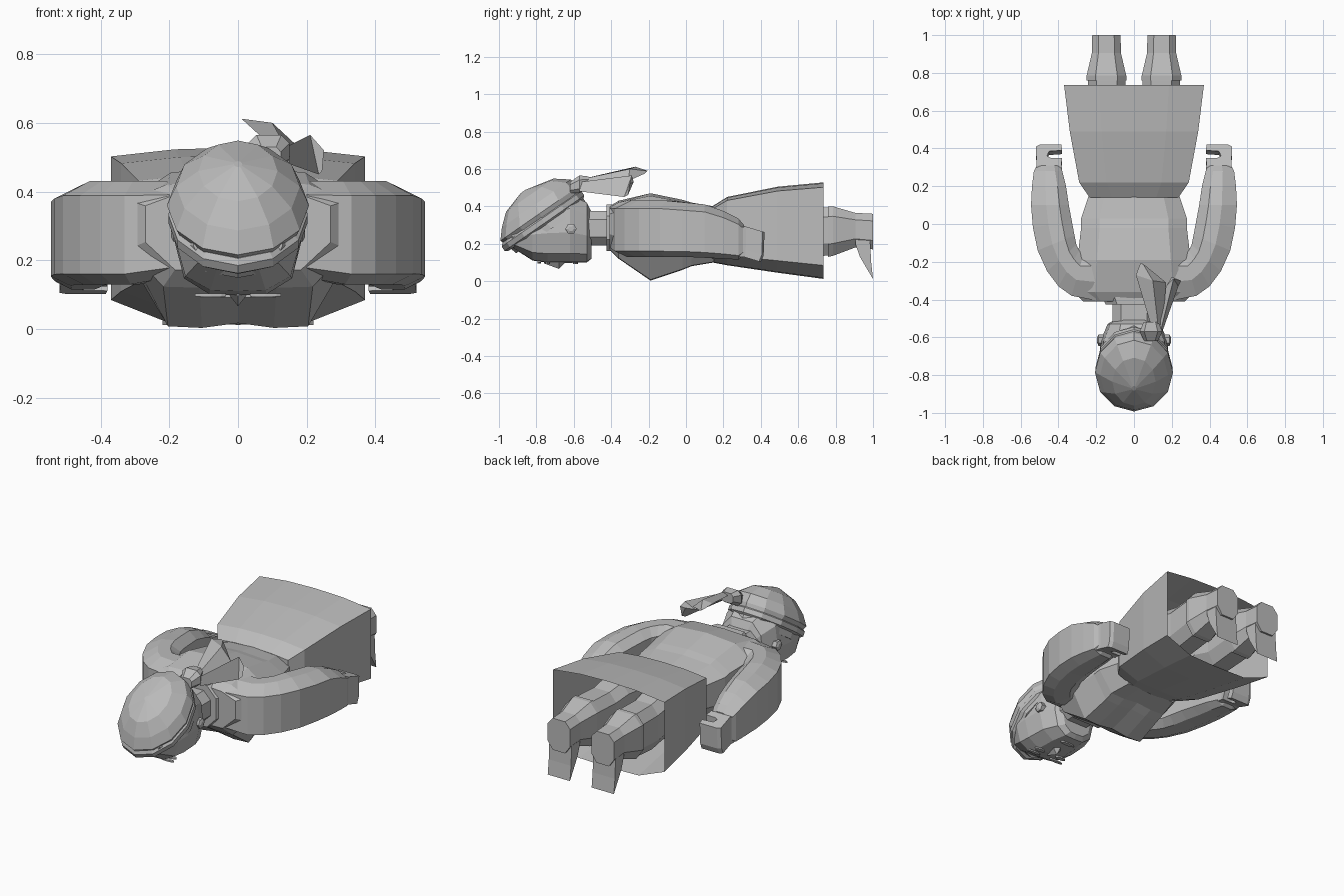
import bpy, bmesh, math
from mathutils import Vector

grey = bpy.data.materials.new("plain grey")
grey.diffuse_color = (0.5, 0.5, 0.5, 1)


def loft(name, rings, start=True, end=True, mirror=False):
    """Skin a list of equal-length closed rings; optionally copy across x."""
    bm = bmesh.new()
    rows = [[bm.verts.new(p) for p in r] for r in rings]
    n = len(rows[0])
    for a, b in zip(rows, rows[1:]):
        for i in range(n):
            bm.faces.new((a[i], a[(i + 1) % n], b[(i + 1) % n], b[i]))
    if start:
        bm.faces.new(rows[0])
    if end:
        bm.faces.new(rows[-1])
    bmesh.ops.recalc_face_normals(bm, faces=bm.faces)
    me = bpy.data.meshes.new(name)
    bm.to_mesh(me)
    bm.free()
    me.materials.append(grey)
    ob = bpy.data.objects.new(name, me)
    bpy.context.collection.objects.link(ob)
    if mirror:
        m = ob.modifiers.new("mirror", 'MIRROR')
        m.use_axis = (True, False, False)
    return ob


def section(y, w, z0, z1, shape, cx=0):
    """Symmetric cross-section: shape holds (x, z) fractions for one side."""
    half = [(w * a, z0 + (z1 - z0) * b) for a, b in shape]
    other = [(-x, z) for x, z in reversed(half) if x > 1e-6]
    return [(cx + x, y, z) for x, z in half + other]


def extrude_z(name, outline, z0, z1, mirror=False):
    return loft(name, [[(x, y, z) for x, y in outline] for z in (z0, z1)], mirror=mirror)


# Torso, waist and open skirt
TORSO = [(0, .03), (.35, 0), (.68, .01), (1, .36), (1, .82), (.65, .97), (0, 1)]
SKIRT = [(0, 0), (.54, .01), (1, .14), (1, .95), (.5, .99), (0, 1)]
loft("torso", [section(y, w, a, b, TORSO) for y, w, a, b in [
    (-.41, .27, .17, .40), (-.36, .32, .12, .43), (-.19, .30, .003, .47),
    (-.02, .28, .06, .435), (.03, .28, .08, .42), (.15, .24, .10, .40)]])
loft("skirt", [section(y, w, a, b, SKIRT) for y, w, a, b in [
    (.14, .235, .10, .40), (.22, .29, .085, .45), (.49, .34, .045, .505),
    (.735, .37, .012, .528)]], end=False)

# Neck with collar
OCT = [(0, 0), (.6, 0), (1, .25), (1, .75), (.6, 1), (0, 1)]
loft("neck", [section(y, .115, .19, .375, OCT) for y in (-.56, -.38)])
loft("collar", [section(y, w, .16, .41, OCT) for y, w in [(-.425, .15), (-.37, .18)]])

# Arms: outer xy, inner xy, bottom and top height
arm = []
for ox, oy, ix, iy, a, b in [
        (.20, -.405, .20, -.16, .15, .43), (.33, -.38, .27, -.17, .13, .43),
        (.40, -.33, .29, -.14, .13, .43), (.46, -.25, .305, -.11, .13, .43),
        (.51, -.14, .315, -.06, .13, .43), (.535, -.02, .33, .02, .13, .42),
        (.545, .10, .345, .10, .125, .41), (.54, .20, .36, .20, .12, .375),
        (.53, .28, .38, .28, .115, .335), (.515, .31, .39, .31, .14, .30)]:
    o, i = Vector((ox, oy, 0)), Vector((ix, iy, 0))
    h = b - a
    arm.append([o.lerp(i, t) + Vector((0, 0, a + h * z)) for t, z in [
        (0, .1), (.3, 0), (.75, 0), (1, .12), (1, .86), (.75, 1), (.4, 1), (0, .86)]])
loft("arm", arm, mirror=True)

# Curled hands and wrists, opening towards the body
extrude_z("wrist", [(.38, .285), (.52, .285), (.515, .325), (.385, .325)], .13, .29, True)
hand = [(.385, .31), (.515, .31), (.52, .41), (.50, .42), (.385, .42),
        (.38, .39), (.45, .385), (.46, .36), (.44, .35), (.38, .35)]
loft("hand", [[(x, y - dy, z - (y - .31) * .3) for x, y in hand]
              for z, dy in [(.135, .02), (.17, .005), (.295, 0)]], mirror=True)

# Legs inside the skirt, boots with downward toes
LEG = [(0, 0), (.55, 0), (1, .25), (1, .8), (.55, 1), (0, 1)]
loft("leg", [section(y, w, a, b, LEG, cx) for y, w, a, b, cx in [
    (.18, .11, .12, .38, .12), (.50, .105, .14, .41, .135),
    (.60, .095, .12, .39, .14), (.78, .10, .14, .395, .145)]], mirror=True)
loft("boot", [section(y, w, a, b, LEG, cx) for y, w, a, b, cx in [
    (.76, .105, .13, .40, .146), (.785, .105, .135, .40, .146),
    (.905, .077, .18, .365, .146), (1.0, .075, .17, .36, .146)]], mirror=True)
foot = [(.905, .20), (.93, .13), (.965, .07), (1, .012), (.99, .10), (.985, .20), (.98, .27), (.91, .3)]
loft("foot", [[(x, y, z) for y, z in foot] for x in (.072, .22)], mirror=True)

# Head: face looks down, chin towards the neck
HEAD = [(0, 0), (.45, .01), (.85, .14), (1, .45), (.9, .8), (.5, 1), (0, 1)]
loft("head", [section(y, w, a, b, HEAD) for y, w, a, b in [
    (-.505, .10, .12, .37), (-.53, .14, .10, .42), (-.62, .178, .098, .46),
    (-.74, .185, .098, .45), (-.82, .18, .11, .42), (-.93, .13, .18, .32)]])
loft("nose", [section(y, w, a, .13, [(0, 0), (1, .6), (1, 1), (0, 1)]) for y, w, a in [
    (-.76, .015, .095), (-.68, .03, .066), (-.65, .025, .095)]])


def disc(name, cx, cy, rx, ry, z0, z1, mirror):
    pts = [(cx + rx * math.cos(k * math.pi / 4), cy + ry * math.sin(k * math.pi / 4)) for k in range(8)]
    extrude_z(name, pts, z0, z1, mirror)


disc("eye", .075, -.74, .035, .014, .092, .101, True)
disc("brow", .08, -.785, .045, .01, .094, .103, True)
disc("mouth", 0, -.59, .05, .013, .092, .101, False)

# Ears with round studs
loft("ear", [[(x, -.615 + r * math.cos(k * math.pi / 3), .28 + r * math.sin(k * math.pi / 3))
              for k in range(6)] for x, r in [(.15, .03), (.188, .03), (.195, .015)]], mirror=True)

# Tilted head scarf: stacked ovals around a leaning axis
U, N = Vector((0, .82, .57)), Vector((0, -.57, .82))


def oval(cy, cz, rx, ru, n=12):
    c = Vector((0, cy, cz))
    return [c + U * ru * math.cos(k * math.tau / n) + Vector((rx * math.sin(k * math.tau / n), 0, 0))
            for k in range(n)]


loft("scarf_crown", [oval(*r) for r in [
    (-.72, .28, .19, .23), (-.755, .325, .185, .24), (-.785, .36, .207, .253),
    (-.80, .415, .18, .225), (-.835, .46, .115, .155), (-.87, .48, .012, .015)]])
loft("scarf_band", [oval(*r) for r in [
    (-.75, .30, .185, .245), (-.757, .31, .203, .26), (-.772, .333, .203, .26), (-.78, .345, .185, .245)]])

# Scarf knot and two loose tails
loft("scarf_knot", [section(y, w, a, b, OCT, .09) for y, w, a, b in [
    (-.62, .035, .47, .53), (-.57, .06, .47, .565), (-.52, .04, .50, .56)]])
loft("long_tail", [
    [(.10, -.57, .53), (.15, -.57, .50), (.13, -.56, .545)],
    [(.01, -.27, .612), (.17, -.31, .535), (.10, -.30, .60)],
    [(.035, -.205, .59), (.06, -.22, .575), (.05, -.215, .59)]])
loft("short_tail", [
    [(.11, -.57, .51), (.15, -.57, .48), (.14, -.57, .53)],
    [(.17, -.33, .51), (.235, -.33, .45), (.21, -.29, .565)],
    [(.20, -.28, .53), (.245, -.31, .46), (.25, -.30, .52)]])
